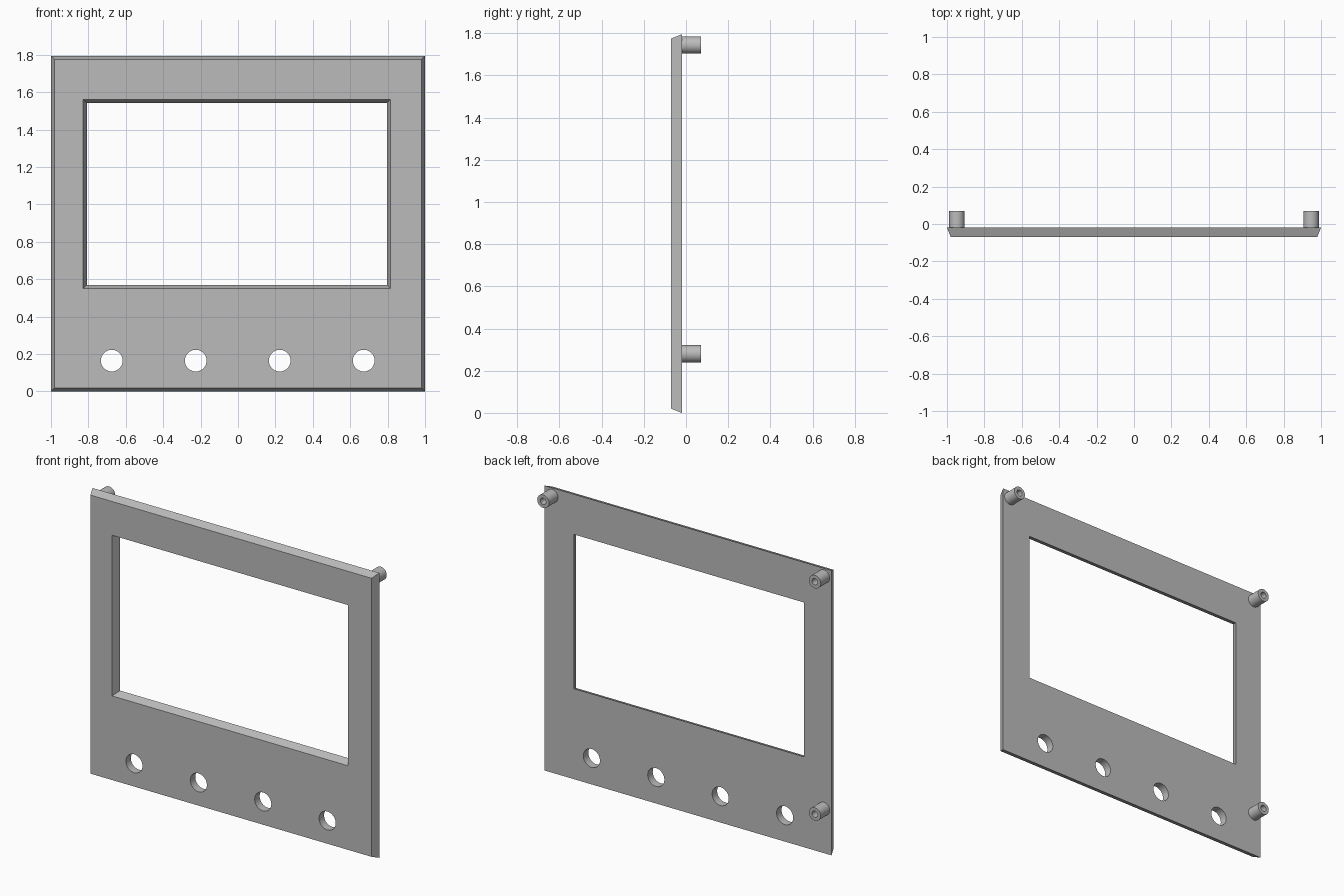
import bpy
import bmesh
import math
from mathutils import Matrix

cube = bpy.data.objects.get("Cube")
if cube:
    bpy.data.objects.remove(cube)

FRONT, BACK, TIP = -0.07, -0.02, 0.07
HEIGHT = 1.795

grey = bpy.data.materials.new("plain grey")
grey.use_nodes = True
colour = (0.5, 0.5, 0.5, 1)
grey.diffuse_color = colour
grey.node_tree.nodes["Principled BSDF"].inputs["Base Color"].default_value = colour


def finish(name, bm):
    """Turn a bmesh into a named grey object."""
    bmesh.ops.recalc_face_normals(bm, faces=bm.faces)
    mesh = bpy.data.meshes.new(name)
    bm.to_mesh(mesh)
    bm.free()
    mesh.materials.append(grey)
    obj = bpy.data.objects.new(name, mesh)
    bpy.context.collection.objects.link(obj)
    return obj


def tapered_slab(name, x0, x1, z0, z1, y0, y1, grow):
    """Rectangle at y0 that grows by a margin on every side at y1."""
    bm = bmesh.new()
    loops = []
    for y, g in ((y0, 0), (y1, grow)):
        corners = ((x0 - g, z0 - g), (x1 + g, z0 - g), (x1 + g, z1 + g), (x0 - g, z1 + g))
        loops.append([bm.verts.new((x, y, z)) for x, z in corners])
        bm.faces.new(loops[-1])
    for i in range(4):
        j = (i + 1) % 4
        bm.faces.new((loops[0][i], loops[0][j], loops[1][j], loops[1][i]))
    return finish(name, bm)


def cylinder_cutter(name, x, z, radius):
    bm = bmesh.new()
    place = Matrix.Translation((x, FRONT, z)) @ Matrix.Rotation(math.pi / 2, 4, "X")
    bmesh.ops.create_cone(bm, cap_ends=True, segments=48, radius1=radius,
                          radius2=radius, depth=0.4, matrix=place)
    return finish(name, bm)


def cut(target, cutter):
    """Subtract the cutter and remove it."""
    mod = target.modifiers.new("cut", "BOOLEAN")
    mod.operation, mod.solver, mod.object = "DIFFERENCE", "EXACT", cutter
    cutter.hide_render = True
    bpy.context.view_layer.objects.active = target
    bpy.ops.object.modifier_apply(modifier=mod.name)
    bpy.data.objects.remove(cutter)


def smooth(obj):
    bpy.ops.object.select_all(action="DESELECT")
    obj.select_set(True)
    bpy.context.view_layer.objects.active = obj
    bpy.ops.object.shade_smooth_by_angle(angle=math.radians(30))


# Front panel, with edges sloping outward to the back
panel = tapered_slab("front_panel", -0.98, 0.98, 0.02, HEIGHT - 0.02, FRONT, BACK, 0.02)

# Screen opening, wider at the front (the cutter overshoots both faces)
cut(panel, tapered_slab("screen_cutter", -0.848, 0.836, 0.53, 1.582,
                        FRONT - 0.05, BACK + 0.05, -0.06))

# Row of button holes
for i in range(4):
    cut(panel, cylinder_cutter("button_cutter", -0.675 + 0.449 * i, 0.165, 0.058))
smooth(panel)


def mounting_post(name, x, z, radius=0.041, bore=0.02):
    """Hollow round post, lathed from its profile."""
    bm = bmesh.new()
    profile = ((0, BACK + 0.002), (bore, BACK + 0.002), (bore, TIP),
               (radius, TIP), (radius, BACK - 0.002))
    verts = [bm.verts.new((x + r, y, z)) for r, y in profile]
    edges = [bm.edges.new(pair) for pair in zip(verts, verts[1:])]
    bmesh.ops.spin(bm, geom=verts + edges, cent=(x, 0, z), axis=(0, 1, 0),
                   angle=math.tau, steps=40)
    bmesh.ops.remove_doubles(bm, verts=bm.verts, dist=0.0002)
    bmesh.ops.holes_fill(bm, edges=bm.edges, sides=0)
    smooth(finish(name, bm))


# Three mounting posts on the back
mounting_post("top_left_post", 0.947, 1.744)
mounting_post("top_right_post", -0.947, 1.744)
mounting_post("bottom_right_post", -0.947, 0.28)
